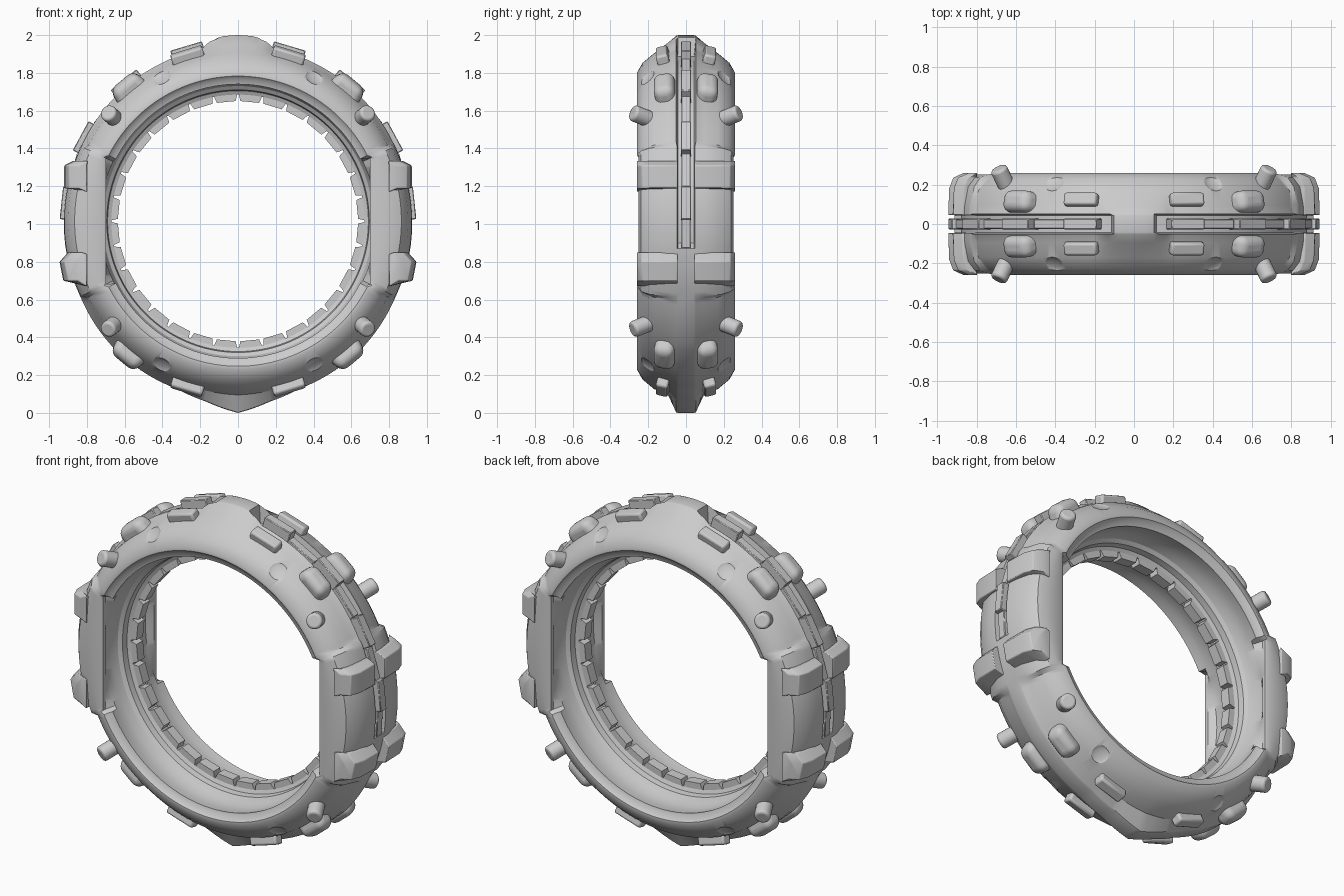
import bpy, bmesh
from math import sin, cos, radians
from mathutils import Matrix, Vector

if "Cube" in bpy.data.objects:
    bpy.data.objects.remove(bpy.data.objects["Cube"])

C = Vector((0, 0, 1.015))


def finish(name, bm, bevel=0, segs=2, angle=35):
    bmesh.ops.recalc_face_normals(bm, faces=bm.faces)
    me = bpy.data.meshes.new(name)
    bm.to_mesh(me)
    bm.free()
    ob = bpy.data.objects.new(name, me)
    bpy.context.collection.objects.link(ob)
    if bevel:
        m = ob.modifiers.new("bevel", 'BEVEL')
        m.width, m.segments, m.limit_method = bevel, segs, 'ANGLE'
    bpy.ops.object.select_all(action='DESELECT')
    ob.select_set(True)
    bpy.context.view_layer.objects.active = ob
    if angle:
        bpy.ops.object.shade_smooth_by_angle(angle=radians(angle))
    return ob


def lerp(keys, x):
    for (a, va), (b, vb) in zip(keys, keys[1:]):
        if x <= b:
            return va + (vb - va) * (x - a) / (b - a)
    return keys[-1][1]


def on_ring(deg, r, y, tilt=0):
    # local x runs along the ring, local z points outwards
    return (Matrix.Translation(C) @ Matrix.Rotation(radians(deg), 4, 'Y')
            @ Matrix.Translation((0, y, r)) @ Matrix.Rotation(radians(-tilt), 4, 'X'))


def box(bm, mat, size, taper=1.0):
    vs = bmesh.ops.create_cube(bm, size=1)['verts']
    for v in vs:
        v.co = Vector(a * b for a, b in zip(v.co, size))
        if v.co.z < 0:
            v.co.x *= taper
        v.co = mat @ v.co


# cross-section of the ring at an angle measured from the top
CREST = [(0, .985), (5, .982), (9, .965), (12, .935), (40, .93), (70, .92), (115, .925),
         (135, .94), (160, .945), (170, .97), (180, 1.015)]
SHOULDER = [(0, .945), (8, .93), (13, .91), (40, .905), (60, .90), (120, .90),
            (140, .91), (165, .91), (180, .92)]


def section(d):
    ro = lerp(CREST, d)
    rc = .88 if 7 < d < 99 else ro
    inner = [(.19, .732), (.13, .73), (.09, .715), (.075, .695), (.04, .69), (.03, .67), (0, .67)]
    if abs(d - 90) < 27:      # side with a straight inner edge
        e = .70 / sin(radians(d))
        return [(0, rc), (.042, rc), (.047, ro), (.10, ro - .003), (.19, .90), (.237, .865),
                (.252, .82), (.252, e + .012), (.247, e), (.225, e)] + inner
    return [(0, rc), (.042, rc), (.052, ro - .003), (.095, lerp(SHOULDER, d)), (.17, .888),
            (.23, .838), (.26, .785), (.26, .768), (.243, .752), (.235, .725)] + inner


# main ring
bm = bmesh.new()
N = 240
rings = []
for i in range(N):
    a = 360 * i / N
    p = section(min(a, 360 - a))
    loop = p + [(-y, r) for y, r in p[-2:0:-1]]
    rings.append([bm.verts.new(C + Vector((r * sin(radians(a)), y, r * cos(radians(a)))))
                  for y, r in loop])
M = len(rings[0])
for i in range(N):
    A, B = rings[i], rings[(i + 1) % N]
    for j in range(M):
        bm.faces.new((A[j], A[(j + 1) % M], B[(j + 1) % M], B[j]))
ring = finish("main_ring", bm, angle=0)

# shallow round dimples in the faces
bm = bmesh.new()
for d in (28, 152, 208, 332):
    for s in (1, -1):
        m = on_ring(d, .865, s * .208, s * 42) @ Matrix.Diagonal((1, 1, .3, 1))
        bmesh.ops.create_uvsphere(bm, u_segments=20, v_segments=10, radius=.055, matrix=m)
cutter = finish("dimple_cutter", bm)
cutter.hide_render = True
mod = ring.modifiers.new("dimples", 'BOOLEAN')
mod.operation, mod.object, mod.solver = 'DIFFERENCE', cutter, 'EXACT'
bpy.context.view_layer.objects.active = ring
bpy.ops.object.modifier_apply(modifier=mod.name)
bpy.data.objects.remove(cutter)
ring.select_set(True)
bpy.ops.object.shade_smooth_by_angle(angle=radians(32))

# inner teeth
bm = bmesh.new()
for i in range(32):
    box(bm, on_ring(11.25 * (i + .5), .656, 0) @ Matrix.Rotation(radians(180), 4, 'Y'),
        (.100, .06, .044), 1.3)
finish("inner_teeth", bm, angle=0)

# plates standing in the outer groove
bm = bmesh.new()
for d, r in ((16.5, .967), (39, .963), (61.5, .948), (84, .94)):
    for s in (1, -1):
        box(bm, on_ring(s * d, r - .05, 0), (.175, .055, .1))
for d in (27.5, 50, 73, 93):
    for s in (1, -1):
        box(bm, on_ring(s * d, .89, 0), (.19, .05, .06))
finish("groove_plates", bm, .004, 1)

# small flat pads, round studs and pegs, mirrored all round
pads, studs, pegs = bmesh.new(), bmesh.new(), bmesh.new()
for sx in (1, -1):
    for s in (1, -1):
        for top in (1, 0):
            def at(d):
                return sx * (d if top else 180 - d)
            box(pads, on_ring(at(17), .91, s * .122, s * 14), (.175, .065, .07))
            box(studs, on_ring(at(39.5), .90, s * .11, s * 12), (.16, .11, .13), 1.3)
            m = on_ring(at(50.2), .866, s * .232, s * 58)
            bmesh.ops.create_cone(pegs, cap_ends=True, segments=24, radius1=.044,
                                  radius2=.044, depth=.12, matrix=m)
finish("flat_pads", pads, .012)
finish("round_studs", studs, .04, 5)
finish("pegs", pegs, .014, 3)

# raised side blocks, split by the groove
bm = bmesh.new()
for sx in (1, -1):
    for s in (1, -1):
        for outline in (((.80, 1.17), (.92, 1.19), (.92, 1.31), (.87, 1.335), (.80, 1.32)),
                        ((.80, .84), (.90, .85), (.945, .80), (.925, .70), (.80, .67))):
            caps = []
            for y, k in ((.045, 0), (.18, .004), (.235, .025), (.26, .08)):
                caps.append([bm.verts.new((sx * (x - k if x > .81 else x), s * y, z))
                             for x, z in outline])
            bm.faces.new(caps[0])
            bm.faces.new(caps[-1])
            for A, B in zip(caps, caps[1:]):
                for j in range(5):
                    bm.faces.new((A[j], A[(j + 1) % 5], B[(j + 1) % 5], B[j]))
finish("side_blocks", bm, .012)
